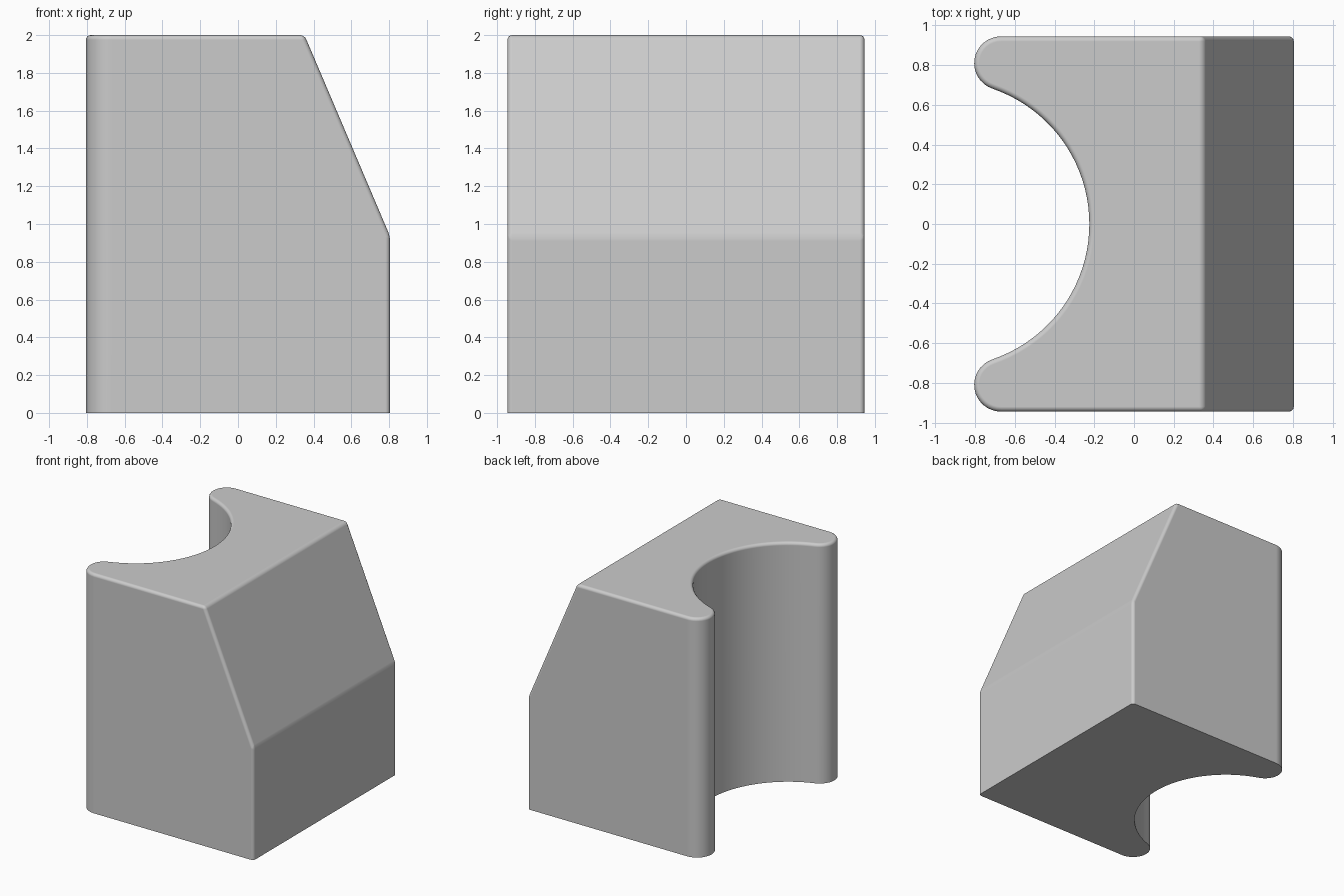
import bpy, bmesh
from math import sin, cos, atan2, radians
from mathutils import Vector

if "Cube" in bpy.data.objects:
    bpy.data.objects.remove(bpy.data.objects["Cube"])

HX, HY, H = 0.805, 0.945, 2.0
TIP_R = 0.135                      # rounded horn tips
SCOOP_X, SCOOP_R = -0.945, 0.72    # round recess in the left side
BEVEL = 0.025

def arc(cx, cy, r, a0, a1, n):
    return [(cx + r * cos(a0 + (a1 - a0) * i / n), cy + r * sin(a0 + (a1 - a0) * i / n))
            for i in range(n + 1)]

# Half of the plan outline: right corner, horn tip, then the scoop to the centre line
tx, ty = -HX + TIP_R, HY - TIP_R
a = atan2(ty, tx - SCOOP_X)
half = [(HX, HY)]
half += arc(tx, ty, TIP_R, radians(90), a + radians(180), 16)
half += arc(SCOOP_X, 0, SCOOP_R, a, 0, 20)[1:]
outline = half + [(x, -y) for x, y in reversed(half[:-1])]

# Extrude the outline upwards
bm = bmesh.new()
base = bm.faces.new([bm.verts.new((x, y, 0)) for x, y in outline])
top = bmesh.ops.extrude_face_region(bm, geom=[base], use_keep_orig=True)
bmesh.ops.translate(bm, vec=(0, 0, H),
                    verts=[g for g in top["geom"] if isinstance(g, bmesh.types.BMVert)])

# Slice off the sloped upper right side and close the cut
p, q = Vector((0.352, 0, H)), Vector((HX, 0, 0.935))
normal = Vector((p.z - q.z, 0, q.x - p.x)).normalized()
bmesh.ops.bisect_plane(bm, geom=bm.verts[:] + bm.edges[:] + bm.faces[:], dist=1e-5,
                       plane_co=p, plane_no=normal, clear_outer=True)
bmesh.ops.holes_fill(bm, edges=[e for e in bm.edges if e.is_boundary], sides=0)
bmesh.ops.recalc_face_normals(bm, faces=bm.faces[:])

# Soften every hard edge except those on the ground
hard = [e for e in bm.edges if e.calc_face_angle(0) > radians(18)
        and max(v.co.z for v in e.verts) > 0.001]
bmesh.ops.bevel(bm, geom=hard, offset=BEVEL, offset_type='OFFSET', segments=4,
                profile=0.5, affect='EDGES', clamp_overlap=True)

mesh = bpy.data.meshes.new("sloped_block")
bm.to_mesh(mesh)
bm.free()
block = bpy.data.objects.new("sloped_block", mesh)
bpy.context.collection.objects.link(block)
bpy.context.view_layer.objects.active = block
block.select_set(True)
bpy.ops.object.shade_smooth_by_angle(angle=radians(30))

# Keep shading flat on the large faces
block.modifiers.new("weighted_normals", 'WEIGHTED_NORMAL').keep_sharp = True
